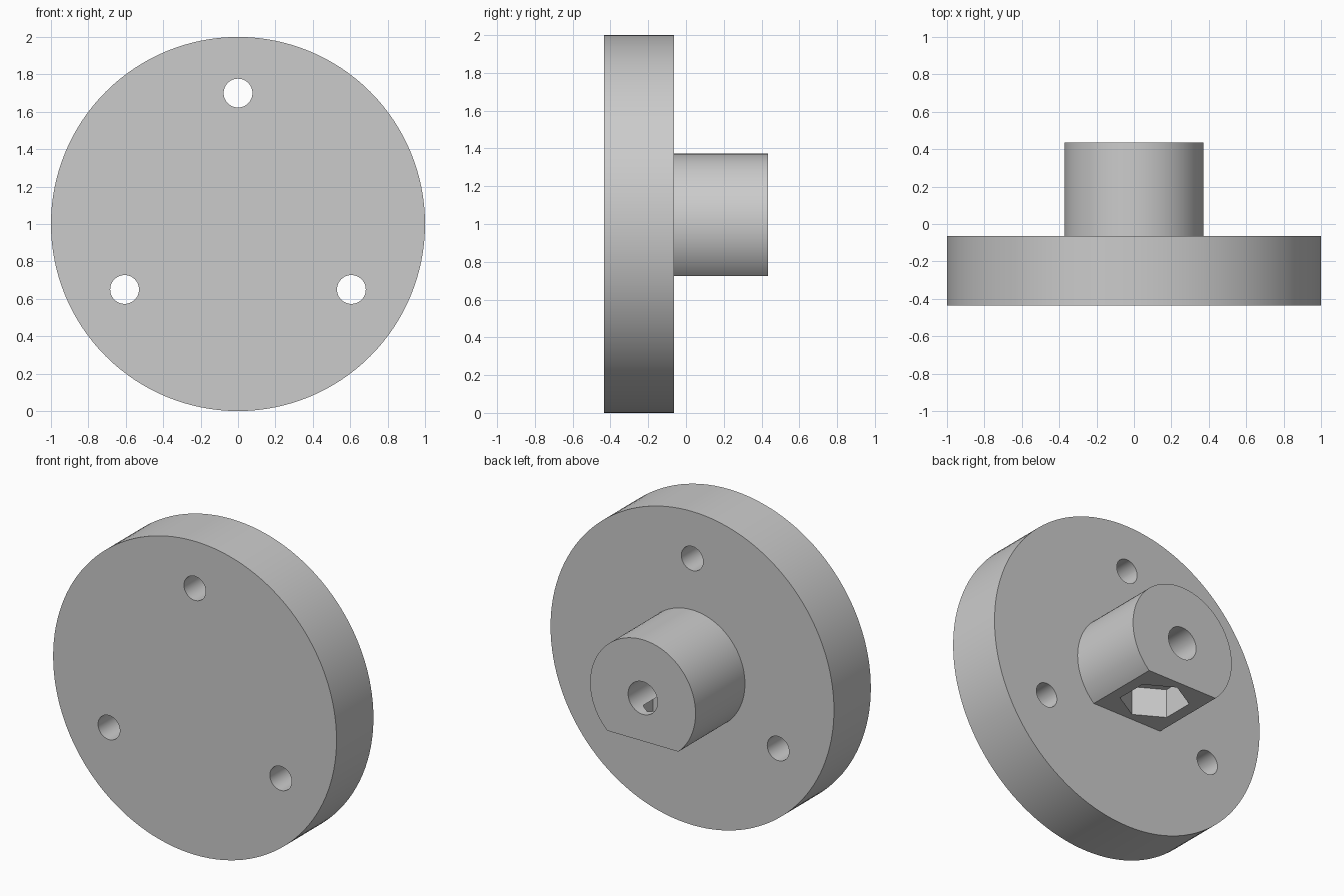
import bpy
import bmesh
import math
from mathutils import Matrix, Vector

cube = bpy.data.objects.get("Cube")
if cube:
    bpy.data.objects.remove(cube, do_unlink=True)

# Single plain grey material
GREY = (0.6, 0.6, 0.6, 1)
grey = bpy.data.materials.new("plain_grey")
grey.use_nodes = True
grey.diffuse_color = GREY
grey.node_tree.nodes["Principled BSDF"].inputs["Base Color"].default_value = GREY

CENTRE_Z = 1.0
FRONT, STEP, BACK = -0.435, -0.063, 0.435


def add_object(name, bm):
    mesh = bpy.data.meshes.new(name)
    bm.to_mesh(mesh)
    bm.free()
    mesh.materials.append(grey)
    obj = bpy.data.objects.new(name, mesh)
    bpy.context.collection.objects.link(obj)
    return obj


def prism(name, radius, start, end, sides, turn):
    """Prism whose axis runs from start to end."""
    start, end = Vector(start), Vector(end)
    axis = end - start
    place = (Matrix.Translation((start + end) / 2)
             @ axis.to_track_quat('Z', 'Y').to_matrix().to_4x4()
             @ Matrix.Rotation(turn, 4, 'Z'))
    bm = bmesh.new()
    bmesh.ops.create_cone(bm, cap_ends=True, segments=sides, radius1=radius,
                          radius2=radius, depth=axis.length, matrix=place)
    return add_object(name, bm)


def rod(name, radius, y0, y1, x=0, z=CENTRE_Z, sides=64):
    return prism(name, radius, (x, y0, z), (x, y1, z), sides, 0)


def boolean(target, tool, operation):
    mod = target.modifiers.new(tool.name, 'BOOLEAN')
    mod.operation = operation
    mod.solver = 'EXACT'
    mod.object = tool
    bpy.context.view_layer.objects.active = target
    bpy.ops.object.modifier_apply(modifier=mod.name)
    bpy.data.objects.remove(tool, do_unlink=True)


# Disc and rear hub with a flat underside
body = rod("flanged_hub", 1, FRONT, STEP, sides=128)
hub = rod("hub", 0.372, STEP - 0.1, BACK, sides=96)
bm = bmesh.new()
bmesh.ops.create_cube(bm, size=1, matrix=Matrix.Translation((0, 0, 0.225)))
bmesh.ops.scale(bm, vec=(1, 2, 1), verts=bm.verts)
boolean(hub, add_object("flat_cutter", bm), 'DIFFERENCE')
boolean(body, hub, 'UNION')

# Three through holes in the disc
for i in range(3):
    angle = math.radians(90 + 120 * i)
    hole = rod("hole_cutter", 0.077, FRONT - 0.1, STEP + 0.1,
               0.7 * math.cos(angle), CENTRE_Z + 0.7 * math.sin(angle), 48)
    boolean(body, hole, 'DIFFERENCE')

# Blind shaft bore from the back
boolean(body, rod("bore_cutter", 0.104, 0.06, BACK + 0.1), 'DIFFERENCE')

# Six-sided nut pocket rising from the flat, points along y
pocket = prism("pocket_cutter", 0.203, (0, 0.185, 0.6), (0, 0.185, 0.91), 6, 0)
if max(v.co.y for v in pocket.data.vertices) < 0.185 + 0.19:
    pocket.data.transform(Matrix.Translation((0, 0.185, 0))
                          @ Matrix.Rotation(math.radians(30), 4, 'Z')
                          @ Matrix.Translation((0, -0.185, 0)))
boolean(body, pocket, 'DIFFERENCE')

# Smooth round walls, keep edges crisp
bpy.ops.object.select_all(action='DESELECT')
body.select_set(True)
bpy.context.view_layer.objects.active = body
bpy.ops.object.shade_smooth_by_angle(angle=math.radians(30))
